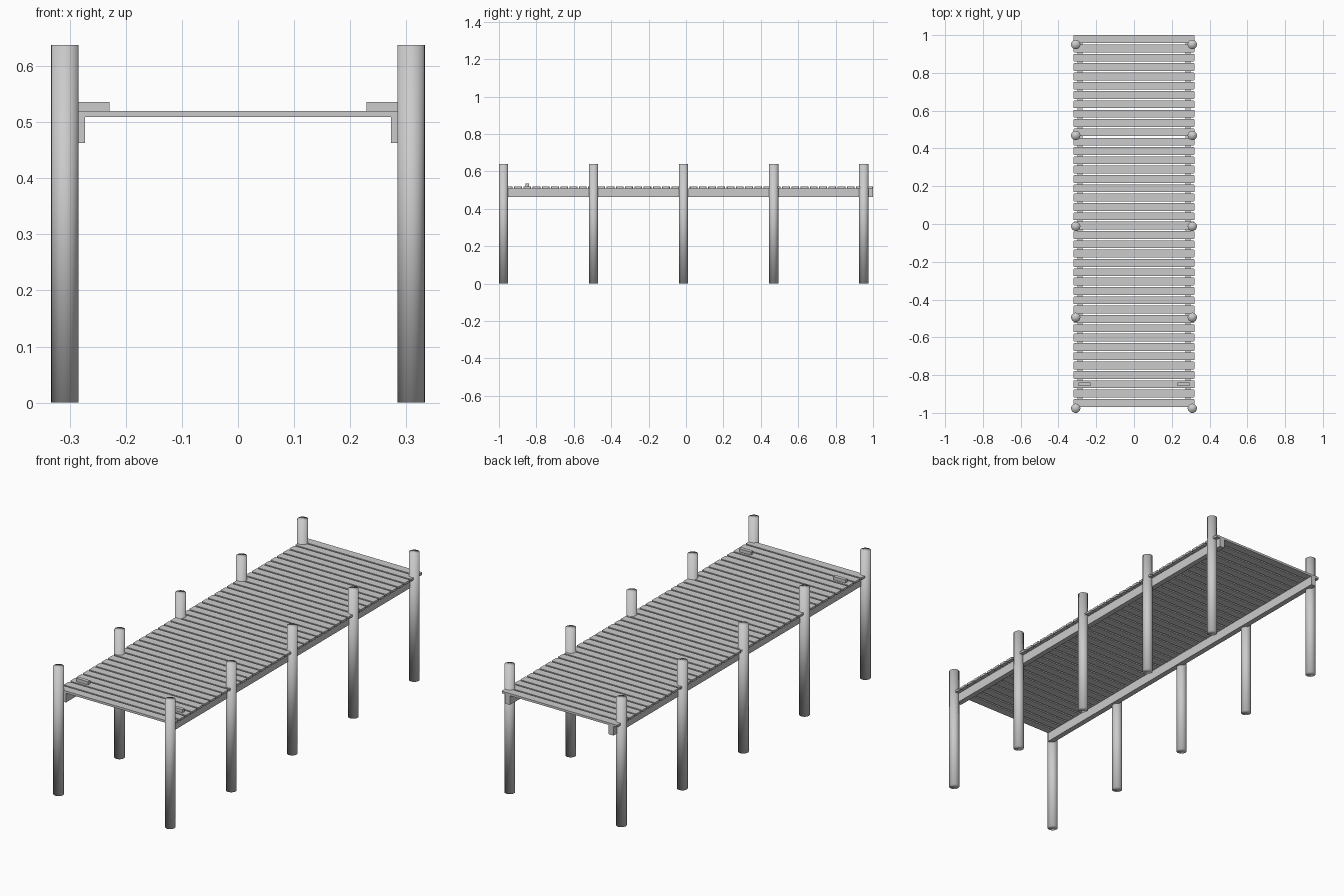
import bpy, bmesh
from mathutils import Matrix, Vector

if "Cube" in bpy.data.objects:
    bpy.data.objects.remove(bpy.data.objects["Cube"])


def box(name, lo, hi, corner=0.0):
    """Axis-aligned box from two corners, optional rounding of vertical edges."""
    lo, hi = Vector(lo), Vector(hi)
    bm = bmesh.new()
    bmesh.ops.create_cube(bm, size=1)
    bmesh.ops.transform(bm, matrix=Matrix.Diagonal((*(hi - lo), 1)), verts=bm.verts)
    if corner:
        upright = [e for e in bm.edges
                   if abs(e.verts[0].co.z - e.verts[1].co.z) > 1e-5]
        bmesh.ops.bevel(bm, geom=upright, offset=corner, segments=1, affect='EDGES')
    mesh = bpy.data.meshes.new(name)
    bm.to_mesh(mesh)
    bm.free()
    obj = bpy.data.objects.new(name, mesh)
    obj.location = (lo + hi) / 2
    bpy.context.collection.objects.link(obj)
    return obj


def post(name, x, y):
    """Round pile, smooth shaded."""
    bpy.ops.mesh.primitive_cylinder_add(vertices=24, radius=POST_R, depth=POST_H,
                                        location=(x, y, POST_H / 2))
    obj = bpy.context.object
    obj.name = name
    bpy.ops.object.shade_smooth()


POST_R, POST_H, POST_X = 0.0245, 0.638, 0.3085
FRONT, BACK = -0.968, 1.0
DECK_LOW, DECK_TOP = 0.509, 0.52

# Deck planks
COUNT, GAP = 40, 0.008
width = (BACK - FRONT - GAP * (COUNT - 1)) / COUNT
for i in range(COUNT):
    y = FRONT + i * (width + GAP)
    box(f"deck_plank_{i + 1}", (-0.32, y, DECK_LOW), (0.32, y + width, DECK_TOP), 0.003)

for side, s in (("left", -1), ("right", 1)):
    # Posts
    for i in range(5):
        post(f"{side}_post_{i + 1}", s * POST_X, -0.9755 + i * 0.4815)

    # Long support beams under the deck
    xa, xb = sorted((s * 0.273, s * 0.300))
    box(f"{side}_beam", (xa, FRONT, 0.463), (xb, BACK, DECK_LOW))

    # Mooring blocks near the front
    xa, xb = sorted((s * 0.229, s * 0.293))
    box(f"{side}_mooring_block", (xa, -0.857, DECK_TOP), (xb, -0.839, 0.536))
